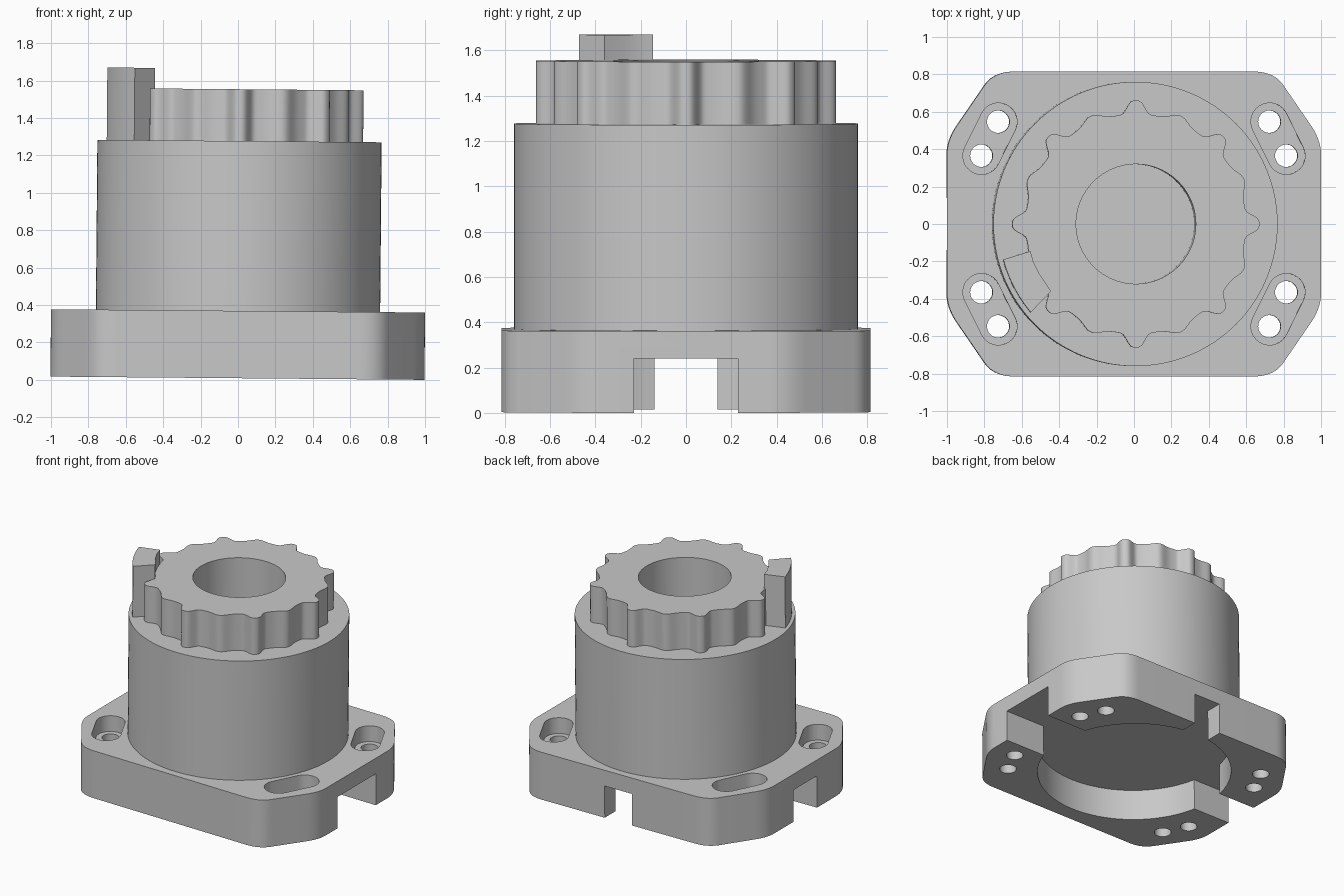
import bpy, bmesh, math
from mathutils import Matrix, Vector

cube = bpy.data.objects.get("Cube")
if cube:
    bpy.data.objects.remove(cube, do_unlink=True)

GREY = (0.58, 0.58, 0.58, 1)
mat = bpy.data.materials.new("plain grey")
mat.use_nodes = True
mat.diffuse_color = GREY
mat.node_tree.nodes["Principled BSDF"].inputs["Base Color"].default_value = GREY

# The whole assembly leans very slightly to one side
LEAN = Matrix.Translation((-0.003, 0, 0.009)) @ Matrix.Rotation(math.radians(0.5), 4, "Y")


def prism(name, outline, z0, z1):
    """Extrude a closed 2D outline between two heights."""
    bm = bmesh.new()
    face = bm.faces.new([bm.verts.new((x, y, z0)) for x, y in outline])
    ext = bmesh.ops.extrude_face_region(bm, geom=[face])
    top = [v for v in ext["geom"] if isinstance(v, bmesh.types.BMVert)]
    bmesh.ops.translate(bm, verts=top, vec=(0, 0, z1 - z0))
    bmesh.ops.recalc_face_normals(bm, faces=bm.faces)
    mesh = bpy.data.meshes.new(name)
    bm.to_mesh(mesh)
    bm.free()
    mesh.materials.append(mat)
    obj = bpy.data.objects.new(name, mesh)
    bpy.context.collection.objects.link(obj)
    return obj


def polar(r, deg, cx=0, cy=0):
    a = math.radians(deg)
    return cx + r * math.cos(a), cy + r * math.sin(a)


def circle(r, n, cx=0, cy=0):
    return [polar(r, 360 * i / n, cx, cy) for i in range(n)]


def box(x0, x1, y0, y1):
    return [(x0, y0), (x1, y0), (x1, y1), (x0, y1)]


def stadium(p, q, r, n=16):
    d = math.degrees(math.atan2(q[1] - p[1], q[0] - p[0]))
    return ([polar(r, d - 90 + 180 * i / n, *q) for i in range(n + 1)]
            + [polar(r, d + 90 + 180 * i / n, *p) for i in range(n + 1)])


def cut(obj, outline, z0, z1):
    """Subtract a prism and discard the cutter."""
    cutter = prism("cutter", outline, z0, z1)
    cutter.hide_render = True
    mod = obj.modifiers.new("cut", "BOOLEAN")
    mod.operation = "DIFFERENCE"
    mod.solver = "EXACT"
    mod.object = cutter
    bpy.context.view_layer.objects.active = obj
    bpy.ops.object.modifier_apply(modifier=mod.name)
    bpy.data.objects.remove(cutter, do_unlink=True)


def finish(obj, angle=32):
    obj.data.transform(LEAN)
    bpy.ops.object.select_all(action="DESELECT")
    obj.select_set(True)
    bpy.context.view_layer.objects.active = obj
    bpy.ops.object.shade_smooth_by_angle(angle=math.radians(angle))


def fillet(a, b, c, n=10):
    a, b, c = Vector(a), Vector(b), Vector(c)
    return [tuple(a * (1 - t) ** 2 + b * 2 * t * (1 - t) + c * t * t)
            for t in (i / n for i in range(n + 1))]


# Mounting plate with clipped, rounded corners
corner = (fillet((1, 0.37), (1, 0.45), (0.944, 0.53))
          + fillet((0.80, 0.74), (0.75, 0.815), (0.64, 0.815)))
half = corner + [(-x, y) for x, y in reversed(corner)]
base = prism("mounting_plate", half + [(-x, -y) for x, y in half], 0, 0.36)

# Round recess underneath and the three cable slots leading into it
SLOT_TOP = 0.24
cut(base, circle(0.695, 96), -0.1, SLOT_TOP)
cut(base, box(0.3, 1.2, -0.23, 0.23), -0.1, SLOT_TOP)
cut(base, box(-1.2, -0.3, -0.14, 0.14), -0.1, SLOT_TOP)
cut(base, box(-0.115, 0.115, 0.3, 1.0), -0.1, SLOT_TOP)

# Screw pockets with two through holes at each corner
for sx in (-1, 1):
    for sy in (-1, 1):
        p, q = (0.725 * sx, 0.547 * sy), (0.815 * sx, 0.365 * sy)
        cut(base, stadium(p, q, 0.1), 0.24, 0.5)
        for hole in (p, q):
            cut(base, circle(0.06, 32, *hole), -0.1, 0.5)
finish(base)

# Cylindrical body with a blind bore
BORE, BORE_FLOOR = 0.32, 0.55
body = prism("body", circle(0.76, 128), 0.3, 1.268)
cut(body, circle(BORE, 96), BORE_FLOOR, 1.5)
finish(body)


# Knurled crown: tall and low ridges alternate around the rim
def crown_radius(deg):
    tall = abs((deg + 22.5) % 45 - 22.5)
    low = abs(deg % 45 - 22.5)
    return 0.588 + 0.073 * math.exp(-(tall / 5) ** 3) + 0.038 * math.exp(-(low / 6) ** 2)


STEPS = 384
crown = prism("knurled_crown",
              [polar(crown_radius(360 * i / STEPS), 360 * i / STEPS) for i in range(STEPS)],
              1.268, 1.545)
cut(crown, circle(BORE, 96), 1.0, 1.8)
finish(crown)

# Stop finger standing beside the crown
outer = [polar(0.735, 195 + 25 * i / 12) for i in range(13)]
inner = [(-0.455, -0.36), (-0.515, -0.27), (-0.55, -0.2), (-0.565, -0.145)]
finger = prism("stop_finger", outer + inner, 1.26, 1.655)
finish(finger)
